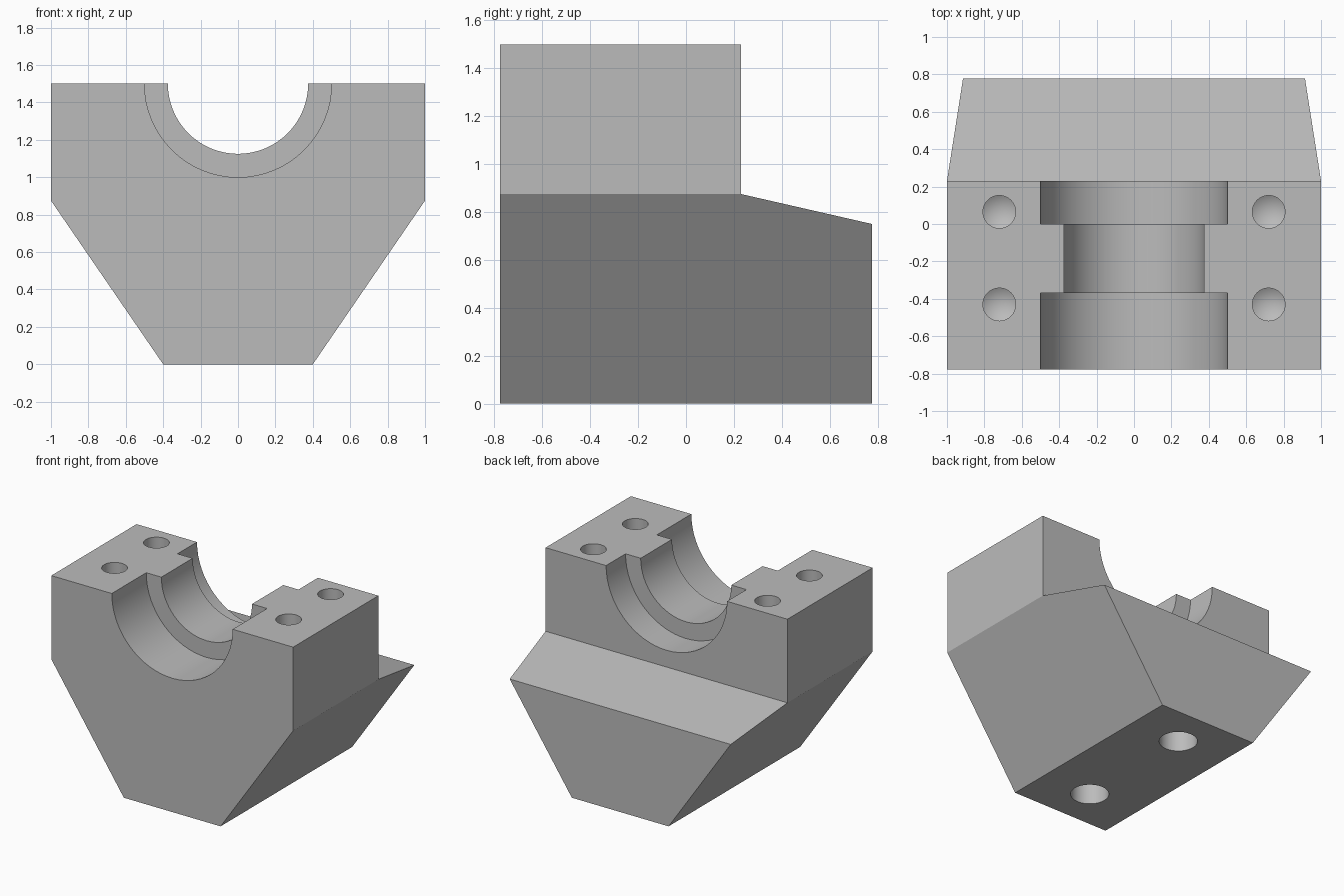
import bpy
import bmesh
import math
from mathutils import Matrix, Vector

cube = bpy.data.objects.get("Cube")
if cube:
    bpy.data.objects.remove(cube, do_unlink=True)

grey = bpy.data.materials.new("plain grey")
grey.use_nodes = True
colour = (0.5, 0.5, 0.5, 1)
grey.diffuse_color = colour
grey.node_tree.nodes["Principled BSDF"].inputs["Base Color"].default_value = colour

HALF_DEPTH = 0.777
STEP_Y = 0.23
TOP = 1.5
SHOULDER = 0.875


def finish(bm, name):
    bmesh.ops.recalc_face_normals(bm, faces=bm.faces)
    mesh = bpy.data.meshes.new(name)
    bm.to_mesh(mesh)
    bm.free()
    mesh.materials.append(grey)
    obj = bpy.data.objects.new(name, mesh)
    bpy.context.collection.objects.link(obj)
    return obj


def prism(name, points, sweep):
    """Extrude a closed outline along a vector."""
    bm = bmesh.new()
    face = bm.faces.new([bm.verts.new(p) for p in points])
    out = bmesh.ops.extrude_face_region(bm, geom=[face], use_keep_orig=True)
    moved = [v for v in out["geom"] if isinstance(v, bmesh.types.BMVert)]
    bmesh.ops.translate(bm, verts=moved, vec=Vector(sweep))
    return finish(bm, name)


def lathe(name, profile, matrix, steps):
    """Spin (radius, height) points about local z into a closed solid."""
    bm = bmesh.new()
    verts = [bm.verts.new((r, 0, h)) for r, h in profile]
    edges = [bm.edges.new(pair) for pair in zip(verts, verts[1:])]
    bmesh.ops.spin(bm, geom=verts + edges, cent=(0, 0, 0), axis=(0, 0, 1),
                   angle=2 * math.pi, steps=steps)
    bmesh.ops.remove_doubles(bm, verts=bm.verts, dist=0.0001)
    bmesh.ops.transform(bm, matrix=matrix, verts=bm.verts)
    return finish(bm, name)


def drill(name, radius, depth, matrix):
    """Blind hole with a pointed bottom."""
    profile = [(0, -0.1), (radius, -0.1), (radius, depth), (0, depth + 0.6 * radius)]
    return lathe(name, profile, matrix, 32)


# Main block with tapered lower sides
right_side = [(0.4, 0), (1, SHOULDER), (1, TOP)]
outline = right_side + [(-x, z) for x, z in reversed(right_side)]
body = prism("bearing_block", [(x, -HALF_DEPTH, z) for x, z in outline],
             (0, 2 * HALF_DEPTH, 0))

# Rear step with a sloping ledge
ledge_drop = 0.125 / (HALF_DEPTH - STEP_Y)
far_y = HALF_DEPTH + 0.2
step = [(STEP_Y, TOP + 0.2), (STEP_Y, SHOULDER),
        (far_y, SHOULDER - ledge_drop * (far_y - STEP_Y)), (far_y, TOP + 0.2)]
cutters = [prism("rear_step_cutter", [(-1.2, y, z) for y, z in step], (2.4, 0, 0))]

# Half-round saddle: wide ends with a narrower rib between
bore = [(0, -1), (0.5, -1), (0.5, -0.37), (0.375, -0.37),
        (0.375, 0), (0.5, 0), (0.5, 0.5), (0, 0.5)]
along_y = Matrix.Translation((0, 0, TOP)) @ Matrix.Rotation(-math.pi / 2, 4, "X")
cutters.append(lathe("saddle_cutter", bore, along_y, 64))

# Four bolt holes in the top faces
for x in (-0.72, 0.72):
    for y in (-0.43, 0.065):
        downward = Matrix.Translation((x, y, TOP)) @ Matrix.Rotation(math.pi, 4, "X")
        cutters.append(drill("bolt_hole_cutter", 0.0875, 0.4, downward))

# Two mounting holes in the base
for y in (-0.467, 0.467):
    cutters.append(drill("base_hole_cutter", 0.13, 0.45, Matrix.Translation((0, y, 0))))

# Cut everything, then discard the cutters
bpy.context.view_layer.objects.active = body
body.select_set(True)
for cutter in cutters:
    cutter.hide_render = True
    mod = body.modifiers.new("cut", "BOOLEAN")
    mod.operation = "DIFFERENCE"
    mod.solver = "EXACT"
    mod.object = cutter
    bpy.ops.object.modifier_apply(modifier=mod.name)
    bpy.data.objects.remove(cutter, do_unlink=True)

bpy.ops.object.shade_smooth_by_angle(angle=math.radians(25))
